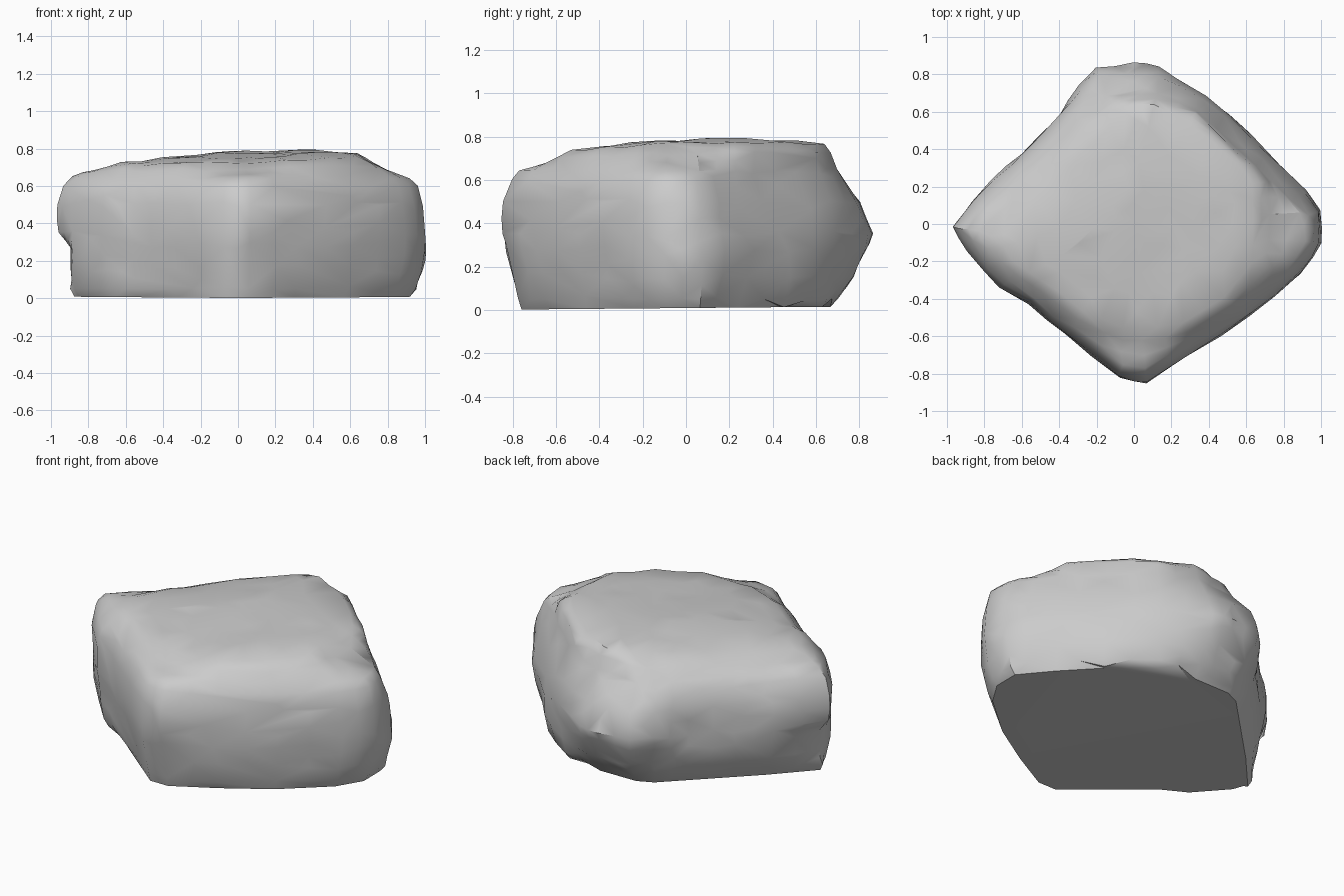
import bpy, bmesh, math
from mathutils import Vector, noise

cube = bpy.data.objects.get("Cube")
if cube:
    bpy.data.objects.remove(cube, do_unlink=True)

stone = bpy.data.materials.new("grey_stone")
stone.use_nodes = True
GREY = (0.6, 0.6, 0.6, 1)
stone.diffuse_color = GREY
stone.node_tree.nodes["Principled BSDF"].inputs["Base Color"].default_value = GREY

# Widest outline of the boulder, counter-clockwise from its left corner
OUTLINE = [(1, 0.07), (0.83, 0.27), (0.65, 0.5), (0.38, 0.69), (0.13, 0.85),
           (0, 0.865), (-0.22, 0.85), (-0.31, 0.74), (-0.41, 0.57), (-0.6, 0.38),
           (-0.76, 0.24), (-1, -0.02), (-0.9, -0.14), (-0.72, -0.34),
           (-0.57, -0.42), (-0.35, -0.6), (-0.07, -0.83), (0.06, -0.86),
           (0.33, -0.68), (0.62, -0.5), (0.9, -0.26), (1, -0.1)]

# Directions in which each level is cut back to a limit
D = math.sqrt(0.5)
CUTS = [Vector(c) for c in ((D, D), (-D, D), (-1, 0), (1, 0), (0, -1), (0, 1))]

# Each level: height, outline scale, then one limit per cut direction
SIDES = [(0.015, 0.92, 0.72, 0.57, 0.85, 0.94, 0.76, 0.63),
         (0.05, 0.95, 0.76, 0.62, 0.9, 0.96, 0.78, 0.7),
         (0.15, 0.98, 0.79, 0.67, 0.9, 0.99, 0.81, 0.78),
         (0.27, 1, 0.79, 0.72, 0.9, 1, 0.84, 0.83),
         (0.35, 1, 0.77, 0.74, 0.97, 1, 0.86, 0.86),
         (0.5, 0.99, 0.74, 0.7, 1, 0.99, 0.85, 0.8),
         (0.6, 0.96, 0.7, 0.65, 0.96, 0.96, 0.81, 0.72),
         (0.645, 0.91, 0.68, 0.61, 0.92, 0.94, 0.79, 0.69)]
CROWN = [(0.7, 0.87, 0.66, 0.55, 0.77, 0.72, 0.63, 0.67),
         (0.745, 0.79, 0.62, 0.46, 0.62, 0.64, 0.56, 0.65),
         (0.768, 0.52, 0.45, 0.32, 0.42, 0.45, 0.38, 0.45),
         (0.775, 0.24, 0.2, 0.16, 0.2, 0.2, 0.18, 0.2)]


def clamp(v, low, high):
    return max(low, min(high, v))


bm = bmesh.new()


def add_ring(level, tilt=0.0):
    z, scale, *limits = level
    ring = []
    for point in OUTLINE:
        p = Vector(point) * scale
        for cut, limit in zip(CUTS, limits):
            p -= cut * max(0, p.dot(cut) - limit)
        ring.append(bm.verts.new((p.x, p.y, z + tilt * clamp(p.x + p.y, -0.6, 0.9))))
    return ring


rings = [add_ring(l) for l in SIDES] + [add_ring(l, 0.033) for l in CROWN]
count = len(OUTLINE)
for low, high in zip(rings, rings[1:]):
    for i in range(count):
        j = (i + 1) % count
        bm.faces.new((low[i], low[j], high[j], high[i]))
bm.faces.new(list(reversed(rings[0])))
peak = bm.verts.new((0, 0, 0.777))
for i in range(count):
    bm.faces.new((rings[-1][i], rings[-1][(i + 1) % count], peak))

# Weathered surface: refine the lattice, soften it, then push it in and out
bmesh.ops.subdivide_edges(bm, edges=[e for e in bm.edges if e.calc_length() > 0.05
                                     and e.verts[0].co.z + e.verts[1].co.z > 0.04],
                          cuts=1, use_grid_fill=True)
bmesh.ops.smooth_vert(bm, verts=[v for v in bm.verts if 0.1 < v.co.z], factor=0.3,
                      use_axis_x=True, use_axis_y=True, use_axis_z=True)
bm.normal_update()
for v in bm.verts:
    p = v.co
    if p.z > 0.04:
        bump = 0.014 * noise.noise(p * 3.1 + Vector((4, 1, 7))) + 0.012 * noise.noise(p * 7)
        v.co = p + v.normal * bump
    else:
        p.z = 0.008 + 0.009 * clamp(p.y + 0.1, -0.8, 0.8)
bmesh.ops.triangulate(bm, faces=bm.faces[:])
bmesh.ops.recalc_face_normals(bm, faces=bm.faces[:])

mesh = bpy.data.meshes.new("boulder")
bm.to_mesh(mesh)
bm.free()
boulder = bpy.data.objects.new("boulder", mesh)
bpy.context.collection.objects.link(boulder)
mesh.materials.append(stone)

# Chipped, irregular facets
chips = boulder.modifiers.new("chips", "DECIMATE")
chips.ratio = 0.5

bpy.context.view_layer.objects.active = boulder
boulder.select_set(True)
bpy.ops.object.modifier_apply(modifier=chips.name)
bpy.ops.object.shade_smooth_by_angle(angle=math.radians(40))
